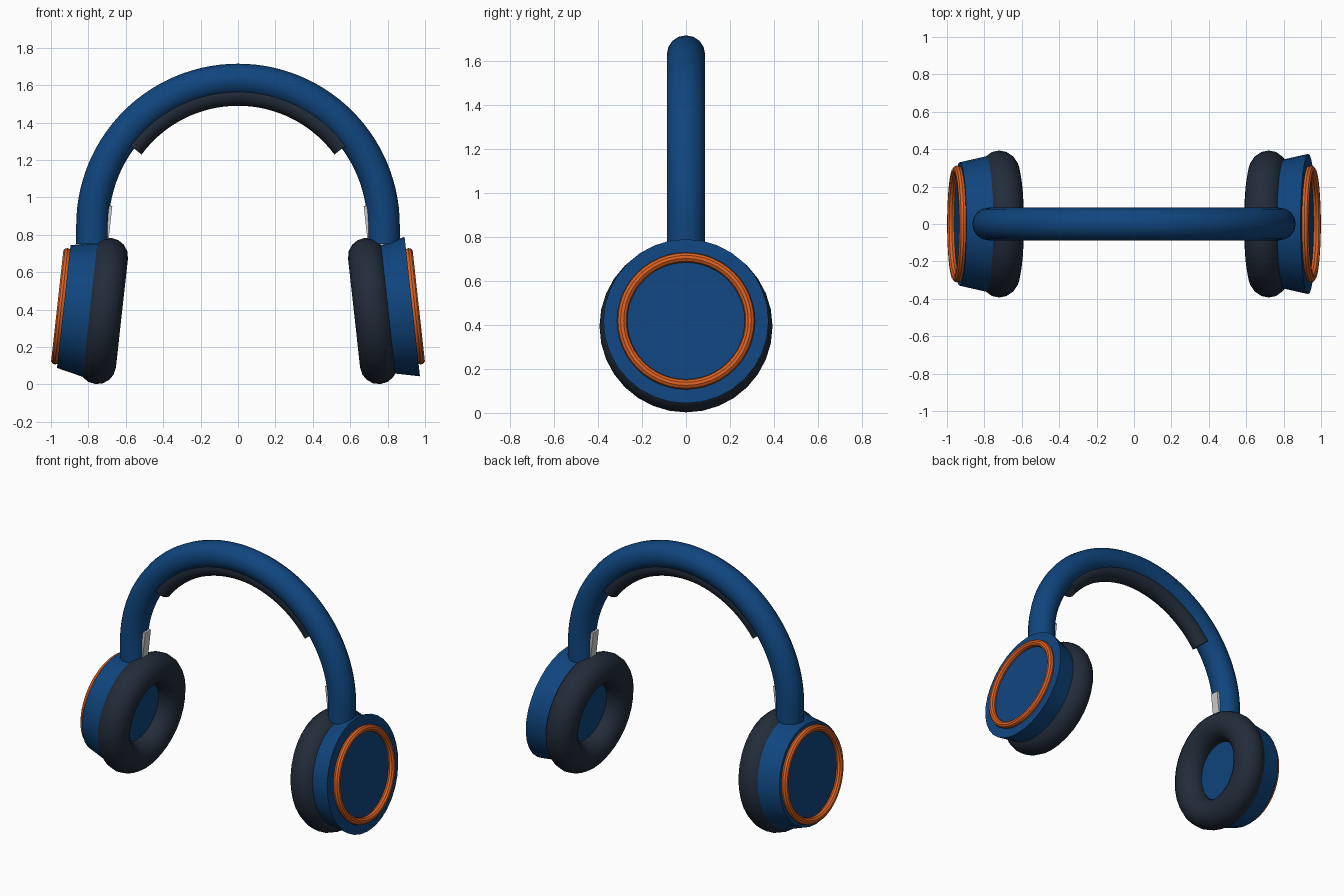
import bpy
from math import cos, sin, pi, radians
from mathutils import Vector

cube = bpy.data.objects.get("Cube")
if cube:
    bpy.data.objects.remove(cube, do_unlink=True)


def material(name, rgb):
    mat = bpy.data.materials.new(name)
    mat.use_nodes = True
    mat.diffuse_color = (*rgb, 1)
    mat.node_tree.nodes["Principled BSDF"].inputs["Base Color"].default_value = (*rgb, 1)
    return mat


BLUE = material("deep blue", (0.005, 0.06, 0.21))
DARK = material("charcoal", (0.016, 0.025, 0.042))
ORANGE = material("orange", (0.72, 0.12, 0.016))
SILVER = material("silver", (0.6, 0.61, 0.63))

TILT = radians(6.3)
ARCH_Z = 0.85       # height of the arch centre
ARCH_R = 0.778      # radius of the band centre line


def finish(name, mat):
    """Name, colour and shade the active object."""
    obj = bpy.context.object
    obj.name = name
    obj.data.materials.clear()
    obj.data.materials.append(mat)
    bpy.ops.object.shade_smooth_by_angle(angle=radians(35))
    return obj


def tube(name, points, radius, mat):
    """Sweep a round section along a path, with capped ends."""
    curve = bpy.data.curves.new(name, "CURVE")
    curve.dimensions = "3D"
    curve.bevel_depth = radius
    curve.bevel_resolution = 6
    curve.use_fill_caps = True
    spline = curve.splines.new("POLY")
    spline.points.add(len(points) - 1)
    for point, co in zip(spline.points, points):
        point.co = (*co, 1)
    obj = bpy.data.objects.new(name, curve)
    bpy.context.collection.objects.link(obj)
    bpy.ops.object.select_all(action="DESELECT")
    bpy.context.view_layer.objects.active = obj
    obj.select_set(True)
    bpy.ops.object.convert(target="MESH")
    finish(name, mat)


def arc(radius, start, end, steps):
    angles = [radians(start + (end - start) * i / steps) for i in range(steps + 1)]
    return [(radius * cos(a), 0, ARCH_Z + radius * sin(a)) for a in angles]


# Headband with short straight legs, and the cushion beneath its crown
legs = [(ARCH_R, 0, 0.75)], [(-ARCH_R, 0, 0.75)]
tube("headband", legs[0] + arc(ARCH_R, 0, 180, 56) + legs[1], 0.087, BLUE)
tube("headband_cushion", arc(0.7, 36.5, 143.5, 36), 0.06, DARK)

for side, label in ((1, "left"), (-1, "right")):
    outward = Vector((side * cos(TILT), 0, sin(TILT)))
    centre = Vector((side * 0.72, 0, 0.393))
    turn = (0, pi / 2 - side * TILT, 0)

    # Ear pad
    bpy.ops.mesh.primitive_torus_add(
        major_radius=0.293, minor_radius=0.1, major_segments=32,
        minor_segments=16, location=centre, rotation=turn)
    finish(label + "_ear_pad", DARK)

    # Tapered shell, wide end towards +x on both sides
    bpy.ops.mesh.primitive_cone_add(
        vertices=32, radius1=0.33, radius2=0.375, depth=0.2,
        location=centre + outward * 0.113, rotation=turn)
    finish(label + "_ear_shell", BLUE)

    # Accent ring on the outer face
    bpy.ops.mesh.primitive_torus_add(
        major_radius=0.29, minor_radius=0.023, major_segments=48,
        minor_segments=10, location=centre + outward * 0.226, rotation=turn)
    finish(label + "_accent_ring", ORANGE)

    # Size adjustment slider between band and shell
    bpy.ops.mesh.primitive_cube_add(
        size=1, location=(side * 0.746, 0, 0.74), rotation=(0, -side * TILT, 0))
    bpy.context.object.scale = (0.1, 0.06, 0.44)
    bpy.ops.object.transform_apply(location=False, rotation=False, scale=True)
    finish(label + "_slider", SILVER)
